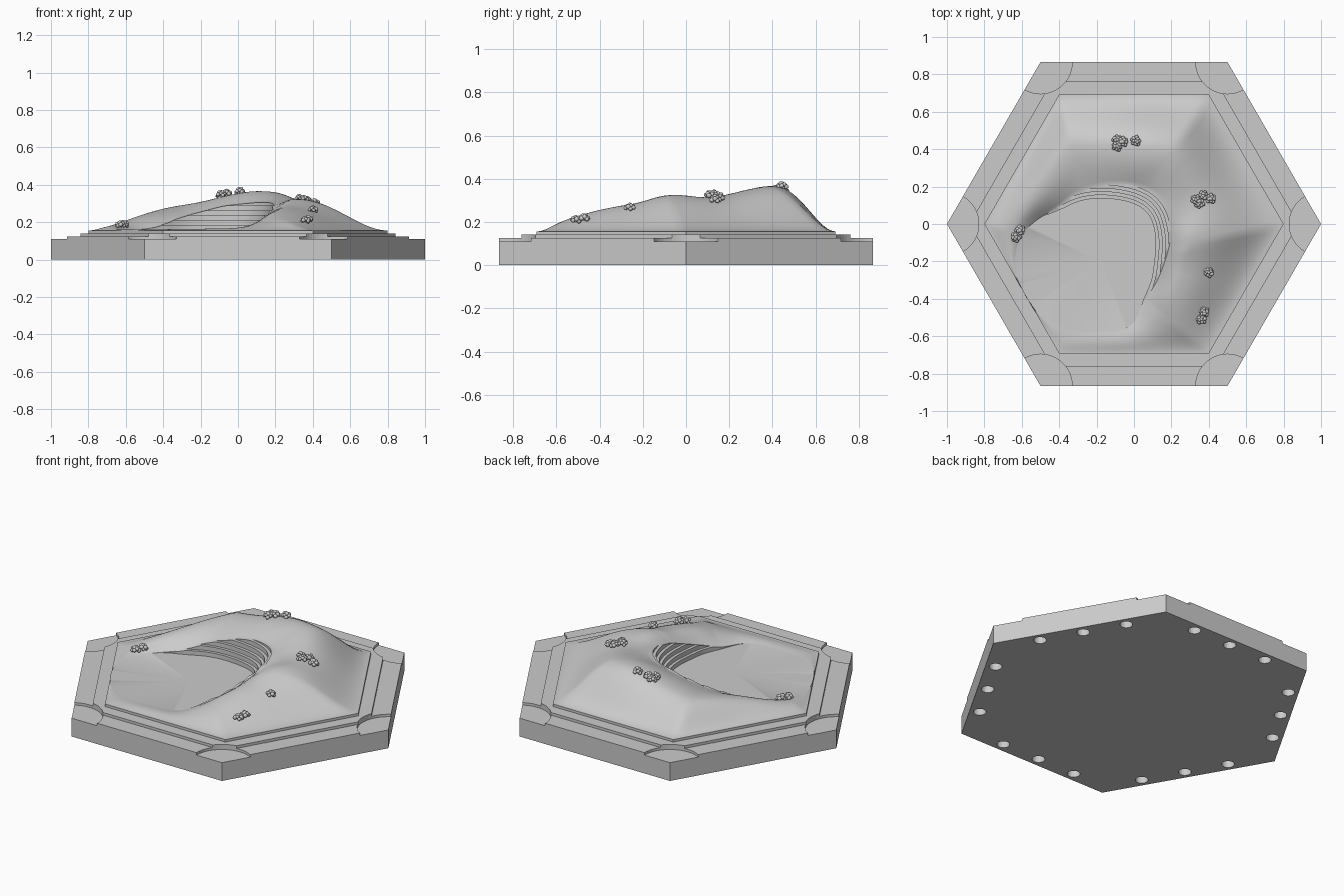
import bpy, bmesh, math, random
from mathutils import Vector, Matrix

random.seed(4)
cube = bpy.data.objects.get("Cube")
if cube:
    bpy.data.objects.remove(cube)

stone = bpy.data.materials.new("stone_grey")
stone.use_nodes = True
stone.diffuse_color = (0.6, 0.6, 0.6, 1)
stone.node_tree.nodes["Principled BSDF"].inputs["Base Color"].default_value = (0.6, 0.6, 0.6, 1)


def finish(name, bm, smooth=False):
    mesh = bpy.data.meshes.new(name)
    bm.to_mesh(mesh)
    bm.free()
    ob = bpy.data.objects.new(name, mesh)
    bpy.context.collection.objects.link(ob)
    mesh.materials.append(stone)
    if smooth:
        bpy.ops.object.select_all(action='DESELECT')
        ob.select_set(True)
        bpy.context.view_layer.objects.active = ob
        bpy.ops.object.shade_smooth_by_angle(angle=math.radians(35))
    return ob


def prism(bm, x, y, radius, low, high, sides):
    spin = Matrix.Rotation(0 if sides > 6 else math.pi / 2, 4, 'Z')
    place = Matrix.Translation((x, y, (low + high) / 2))
    bmesh.ops.create_cone(bm, cap_ends=True, segments=sides, radius1=radius,
                          radius2=radius, depth=high - low, matrix=place @ spin)


def hexagon(name, radius, low, high):
    bm = bmesh.new()
    prism(bm, 0, 0, radius, low, high, 6)
    return finish(name, bm)


# Cutter: round notches at the corners, three blind holes under each side
bm = bmesh.new()
for k in range(6):
    a = math.radians(60 * k)
    prism(bm, math.cos(a), math.sin(a), 0.17, 0.11, 0.3, 48)
    out = Vector((math.cos(a + math.pi / 6), math.sin(a + math.pi / 6)))
    along = Vector((-out.y, out.x))
    for s in (-0.25, 0, 0.25):
        p = out * 0.81 + along * s
        prism(bm, p.x, p.y, 0.035, -0.05, 0.06, 24)
cutter = finish("cutter", bm)
cutter.hide_render = True

# Stepped hexagonal base
tiers = [hexagon("base", 1, 0, 0.125), hexagon("middle_step", 0.88, 0.12, 0.141)]
hexagon("upper_step", 0.8, 0.13, 0.156)
for ob in tiers:
    cut = ob.modifiers.new("cut", 'BOOLEAN')
    cut.object = cutter
    cut.operation = 'DIFFERENCE'
    cut.solver = 'EXACT'
    bpy.context.view_layer.update()
    result = bpy.data.meshes.new_from_object(
        ob.evaluated_get(bpy.context.evaluated_depsgraph_get()))
    ob.modifiers.clear()
    ob.data = result
bpy.data.objects.remove(cutter)

# Hill around an open pit: angle, rim radius, rim height, ridge fraction, ridge height
CENTRE = Vector((-0.18, -0.2))
EDGE, FLOOR = 0.156, 0.16
PROFILE = [
    (0, .34, .24, .20, .29), (15, .385, .275, .19, .338), (30, .43, .30, .26, .305),
    (45, .47, .31, .31, .33), (60, .455, .30, .37, .375), (75, .43, .29, .45, .355),
    (90, .405, .26, .42, .31), (110, .385, .225, .48, .275), (130, .36, .18, .44, .24),
    (145, .40, .16, .4, .21), (160, .44, .16, .3, .18), (180, .46, .16, .3, .161),
    (230, .42, .16, .4, .161), (270, .37, .16, .4, .165), (295, .39, .16, .4, .168),
    (312, .32, .165, .35, .195), (325, .31, .18, .3, .24), (342, .32, .205, .25, .27)]


def lookup(angle):
    angle %= 360
    rows = PROFILE + [(360,) + PROFILE[0][1:]]
    for a, b in zip(rows, rows[1:]):
        if angle <= b[0]:
            t = (angle - a[0]) / (b[0] - a[0])
            return [p + (q - p) * t for p, q in zip(a[1:], b[1:])]


def section(angle):
    samples = [lookup(angle + d) for d in (-8, -4, 0, 4, 8)]
    return [sum(col) / len(col) for col in zip(*samples)]


def border(angle):
    d = Vector((math.cos(angle), math.sin(angle)))
    dists = []
    for k in range(6):
        a = math.radians(30 + 60 * k)
        n = Vector((math.cos(a), math.sin(a)))
        if n.dot(d) > 0.01:
            dists.append((0.8 * math.cos(math.pi / 6) - n.dot(CENTRE)) / n.dot(d))
    return min(dists)


def ease(t):
    return t * t * (3 - 2 * t)


def slope(f, rim_z, ridge, top):
    if f < ridge:
        return rim_z + (top - rim_z) * math.sin(f / ridge * math.pi / 2)
    t = ((f - ridge) / (1 - ridge)) ** 1.15
    return top + (EDGE - top) * ease(min(t, 1))


def ground(x, y):
    d = Vector((x, y)) - CENTRE
    a = math.atan2(d.y, d.x)
    rim, rim_z, ridge, top = section(math.degrees(a))
    f = (d.length - rim) / (border(a) - rim)
    return slope(min(max(f, 0), 1), rim_z, ridge, top)


# Each spoke runs up the terraces to the rim, then over the ridge to the border
STEPS, RISE, TREAD, RINGS, SPOKES = 6, 0.026, 0.018, 26, 192
bm = bmesh.new()
spokes = []
for i in range(SPOKES):
    a = 2 * math.pi * i / SPOKES
    rim, rim_z, ridge, top = section(math.degrees(a))
    end = border(a)
    count = (rim_z - FLOOR) / RISE
    points = []
    for k in range(STEPS):
        r = rim - TREAD * max(0, count - k)
        points += [(r, min(FLOOR + RISE * k, rim_z)), (r, min(FLOOR + RISE * (k + 1), rim_z))]
    for j in range(RINGS + 1):
        f = j / RINGS
        points.append((rim + (end - rim) * f, slope(f, rim_z, ridge, top)))
    spokes.append([bm.verts.new((CENTRE.x + r * math.cos(a), CENTRE.y + r * math.sin(a), z))
                   for r, z in points])
middle = bm.verts.new((CENTRE.x, CENTRE.y, FLOOR))
for i, here in enumerate(spokes):
    nxt = spokes[(i + 1) % SPOKES]
    bm.faces.new((middle, here[0], nxt[0]))
    for j in range(len(here) - 1):
        bm.faces.new((here[j], here[j + 1], nxt[j + 1], nxt[j]))
bmesh.ops.remove_doubles(bm, verts=bm.verts, dist=0.0003)
finish("quarry_hill", bm, smooth=True)

# Bushes: clumps of small round blobs
BUSHES = [(-.09, .45), (-.06, .44), (-.09, .415), (.01, .445), (.33, .13), (.37, .15),
          (.41, .135), (.35, .11), (.4, -.26), (.375, -.47), (.36, -.51),
          (-.61, -.035), (-.63, -.07)]
bm = bmesh.new()
for x, y in BUSHES:
    core = Vector((x, y, ground(x, y) + 0.008))
    turn = random.uniform(0, math.pi)
    for k in range(11):
        lift = k / 10
        a = turn + k * 2.4
        flat = math.sqrt(1 - lift * lift)
        spot = core + 0.02 * Vector((flat * math.cos(a), flat * math.sin(a), lift))
        bmesh.ops.create_icosphere(bm, subdivisions=2, radius=random.uniform(0.009, 0.012),
                                   matrix=Matrix.Translation(spot))
finish("bushes", bm, smooth=True)
